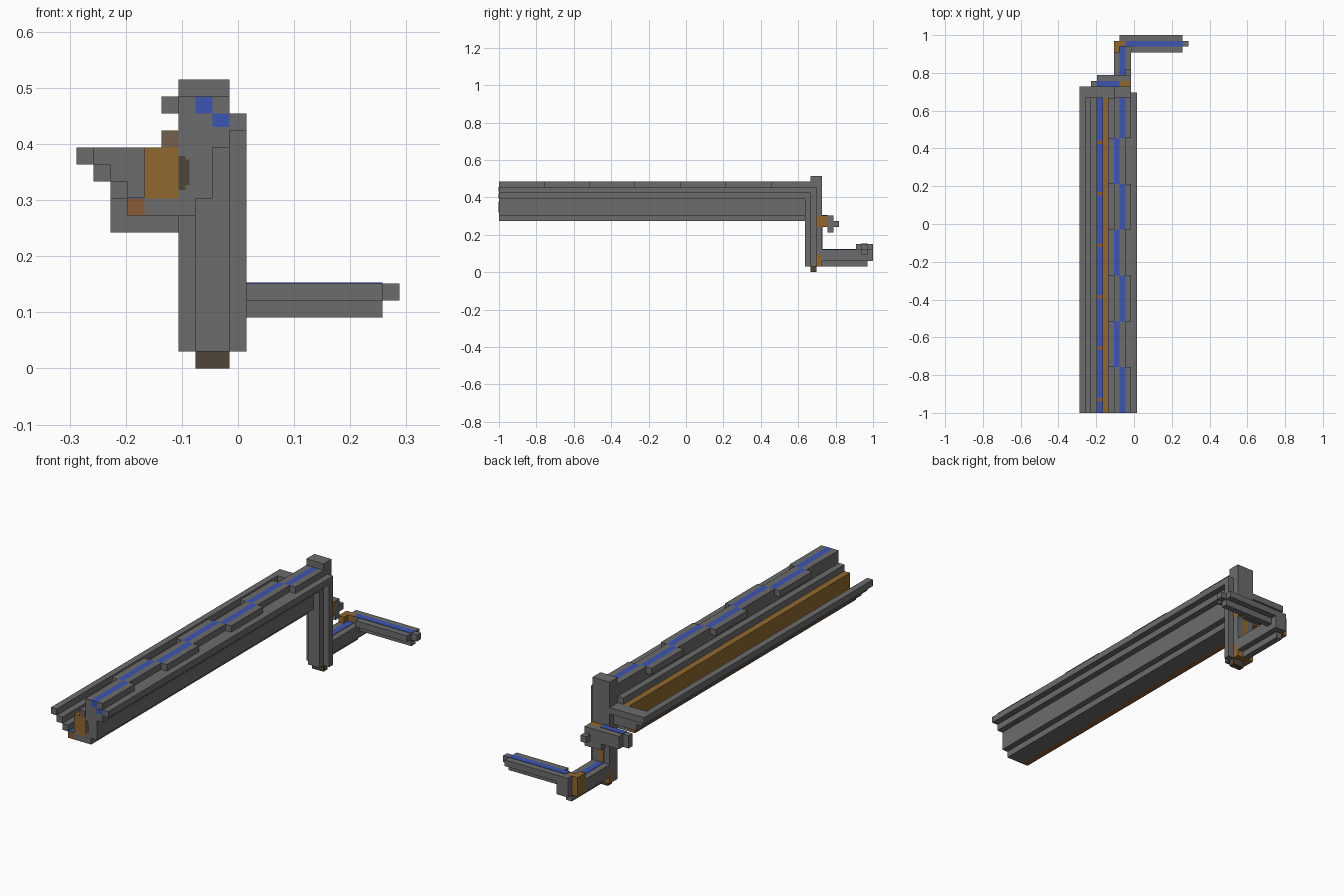
import bpy
import bmesh

old = bpy.data.objects.get("Cube")
if old:
    bpy.data.objects.remove(old, do_unlink=True)

U = 2 / 66          # size of one block
T = 0.06            # plate thickness in blocks
LEN = 55            # rail length in blocks
STEP = 8            # length of one zigzag section


def material(name, rgb):
    m = bpy.data.materials.new(name)
    m.use_nodes = True
    m.diffuse_color = (*rgb, 1)
    m.node_tree.nodes["Principled BSDF"].inputs["Base Color"].default_value = (*rgb, 1)
    return m


GREY = material("grey", (0.15, 0.15, 0.15))
BLUE = material("blue", (0.045, 0.09, 0.45))
BROWN = material("brown", (0.28, 0.14, 0.03))
DARK = material("dark_brown", (0.08, 0.058, 0.04))
TAUPE = material("taupe", (0.17, 0.115, 0.076))
RUST = material("rust", (0.26, 0.107, 0.038))


def part(name, mat, *boxes):
    """One object from boxes given as (x range, y range, z range) in blocks."""
    bm = bmesh.new()
    for xr, yr, zr in boxes:
        verts = bmesh.ops.create_cube(bm, size=1)["verts"]
        for v in verts:
            v.co.x = (xr[v.co.x > 0] - 9.5) * U
            v.co.y = yr[v.co.y > 0] * U - 1
            v.co.z = zr[v.co.z > 0] * U
    mesh = bpy.data.meshes.new(name)
    bm.to_mesh(mesh)
    bm.free()
    mesh.materials.append(mat)
    obj = bpy.data.objects.new(name, mesh)
    bpy.context.collection.objects.link(obj)
    return obj


# Rail body, stepping out to the upper right
part("rail_body", GREY,
     ((4, 7), (0, LEN), (9, 10)),
     ((6, 8), (0, LEN), (10, 13)),
     ((6, 9), (0, LEN), (13, 14)),
     ((6, 10), (0, LEN), (14, 15)),
     ((5, 6), (0, LEN), (13, 14)))
part("inner_wall", BROWN, ((4, 6), (0, LEN), (10, 13)))

# Stepped side of the trough, turning across the back end
for n in range(3):
    part("trough_step", GREY,
         ((n, n + 1), (0, LEN), (12 - n, 13 - n)),
         ((n, 6), (LEN, max(57 - n, 56)), (12 - n, 13 - n)))
part("trough_lip_end", GREY, ((0, 6), (56, 57), (12, 13)))
part("trough_floor", RUST, ((3, 4), (0, LEN), (9, 10)))

# Floor stripe, broken by small gaps
edges = [0] + [2 + 9 * n for n in range(6)] + [LEN]
for a, b in zip(edges, edges[1:]):
    start = a + 0.6 if a else 0
    part("floor_stripe", BLUE, ((3, 4), (start, b), (10, 10 + T)))

# Zigzag ridge with an inlaid stripe
for n in range(7):
    left = 6 - n % 2
    ys = (n * STEP, min((n + 1) * STEP, LEN))
    part("ridge", GREY,
         ((left, left + 1), ys, (15, 16)),
         ((left + 2, left + 3), ys, (15, 16)))
    part("ridge_stripe", BLUE, ((left + 1, left + 2), ys, (15, 16)))

# Painted marks on the front end
part("front_stripe", BLUE, ((8, 9), (-T, 0), (14.2, 15)))
part("front_knot", DARK,
     ((6, 6.4), (-T, 0), (10.5, 12.5)),
     ((6.4, 6.65), (-T, 0), (10.8, 12.3)))
part("front_ledge_mark", TAUPE, ((5, 6), (-T, 0), (13, 14)))

# Post
part("post", GREY,
     ((7, 9), (54, 55), (1, 14)),
     ((6, 10), (55, 56), (1, 15)),
     ((6, 9), (55, 56), (15, 17)),
     ((6, 9), (56, 57), (10, 17)),
     ((6, 9), (56, 57), (3, 8)))
part("post_foot", DARK, ((7, 9), (55, 56), (0, 1)))
part("post_back_joint", BROWN, ((6, 9), (56, 57), (1, 3)))
part("post_back_stripe", BROWN, ((7, 8), (57, 57 + T), (4, 8)))

# Bracket on the back of the post
part("bracket", GREY,
     ((3, 7), (57, 58), (8, 10)),
     ((3, 9), (58, 59), (8, 10)),
     ((6, 9), (58, 59), (7, 8)),
     ((2, 3), (57, 58), (8, 10)),
     ((8, 9), (59, 60), (8, 9)))
part("bracket_joint", BROWN,
     ((7, 9), (57, 58), (8, 10)),
     ((6, 9), (56, 57), (8, 10)))
part("bracket_stripe", BLUE, ((3, 7), (57, 58), (10, 10 + T)))

# Lower arm running backwards
part("lower_arm", GREY,
     ((6, 9), (57, 63), (2, 4)),
     ((7, 9), (63, 65), (2, 4)),
     ((7, 8), (57, 65), (1, 2)),
     ((7, 9), (65, 66), (2, 4)))
part("lower_arm_stripe", BLUE, ((7, 8), (57, 64), (4, 4 + T)))
part("corner_block", BROWN,
     ((6, 7), (63, 65), (2, 5)),
     ((7, 8), (64, 65), (4, 5)))

# Side arm
part("side_arm", GREY,
     ((9, 18), (63, 64), (4, 5)),
     ((8, 18), (64, 65), (4, 5)),
     ((7, 18), (65, 66), (4, 5)),
     ((8, 18), (64, 65), (3, 4)),
     ((18, 19), (64, 65), (4, 5)))
part("side_arm_stripe", BLUE, ((8, 18), (64, 65), (5, 5 + T)))
